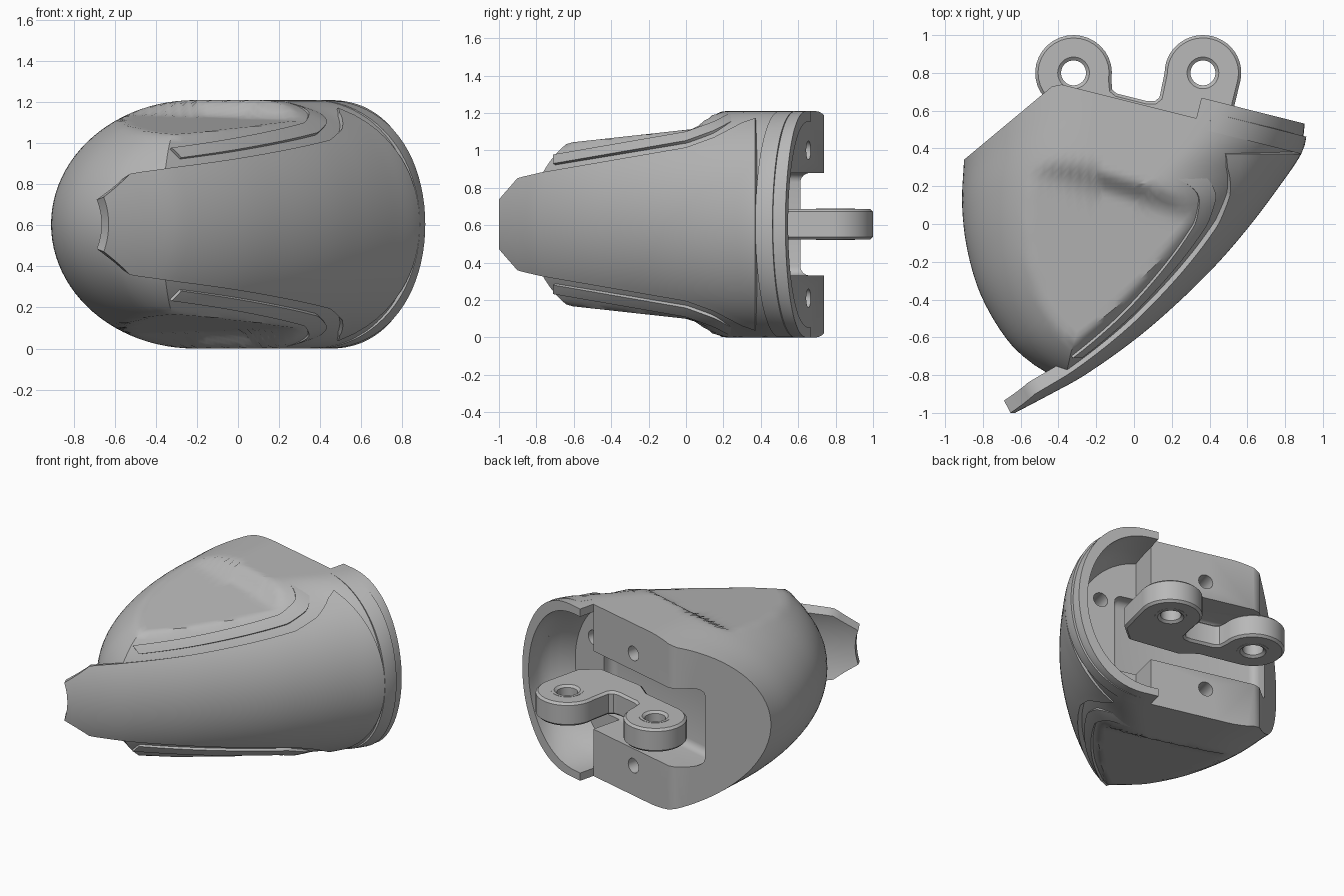
import bpy, bmesh
from math import sin, cos, pi, sqrt, radians
from mathutils import Vector, Matrix

if "Cube" in bpy.data.objects:
    bpy.data.objects.remove(bpy.data.objects["Cube"])

grey = bpy.data.materials.new("satin_grey")
grey.use_nodes = True
grey.diffuse_color = (0.48, 0.48, 0.48, 1)
grey.node_tree.nodes["Principled BSDF"].inputs["Base Color"].default_value = (0.48, 0.48, 0.48, 1)

MID = 0.605
E = Vector((0.97, -0.243, 0))    # along the slanted back face
N = Vector((0.243, 0.97, 0))     # out of the slanted back face
STEP = Vector((0.33, 0.56, 0))   # where the back face meets the rim
RIM = Vector((0.35, 0.67, 0))

# plan curves (y, x) and half height of the visor (y, fraction)
RIGHT = [(-1, -.63), (-.9, -.44), (-.8, -.26), (-.6, .02), (-.4, .25), (-.2, .45),
         (0, .62), (.2, .77), (.37, .885), (.46, .912), (.9, .94)]
LEFT = [(-.8, -.44), (-.76, -.51), (-.64, -.65), (-.4, -.8), (-.15, -.88),
        (.1, -.91), (.34, -.9), (.9, -.88)]
VISOR = [(-1, .22), (-.9, .41), (-.77, .46), (0, .68), (.15, .77), (.3, .9), (.37, .94)]


def interp(pts, y, smooth=True):
    i = 0
    while i < len(pts) - 2 and y > pts[i + 1][0]:
        i += 1

    def slope(j):
        a, b = pts[max(j - 1, 0)], pts[min(j + 1, len(pts) - 1)]
        return (b[1] - a[1]) / (b[0] - a[0])
    (y0, x0), (y1, x1) = pts[i], pts[i + 1]
    h = y1 - y0
    u = (y - y0) / h
    if not smooth:
        return x0 + (x1 - x0) * u
    if u < 0:
        return x0 + slope(i) * (y - y0)
    return (x0 * (1 + 2 * u) * (1 - u) ** 2 + x1 * u * u * (3 - 2 * u)
            + h * u * (1 - u) * (slope(i) * (1 - u) - slope(i + 1) * u))


def right(y, t, inset=0.0):
    k = 1 - sqrt(max(0, 1 - t * t))
    return interp(RIGHT, y - .3 * k) - .4 * k - inset


def left(y, t, inset=0.0):
    k = 1 - sqrt(max(0, 1 - t * t))
    return interp(LEFT, y - .36 * k) + .7 * k + inset


def point(x, y, t, scale=1.0):
    # height is limited by the flat recess, which ramps up toward the back
    base = 1.11 + .11 * y
    w = min(1, max(0, (y + .3 * x - .11) / .15))
    cap = base + (1.22 - base) * w * w * (3 - 2 * w) - MID
    dz = max(-cap, min(cap, MID * t)) * scale
    return Vector((x, y, MID + dz))


def finish(name, bm):
    bmesh.ops.remove_doubles(bm, verts=bm.verts, dist=1e-4)
    me = bpy.data.meshes.new(name)
    bm.to_mesh(me)
    bm.free()
    me.materials.append(grey)
    ob = bpy.data.objects.new(name, me)
    bpy.context.collection.objects.link(ob)
    return ob


def quads(bm, rows):
    vs = [[bm.verts.new(p) for p in r] for r in rows]
    for a, b in zip(vs, vs[1:]):
        for i in range(len(a) - 1):
            bm.faces.new((a[i], a[i + 1], b[i + 1], b[i]))


def hull(name, wall_left, wall_right, scale, cuts):
    def front_side(y, t):
        # deeper under the visor, nearly flush at the rim
        return right(y, t, wall_right + .035 * (1 - min(1, max(0, (y - .28) / .15))))

    bm = bmesh.new()
    layers, count = [], 40
    for j in range(49):
        t = sin(-pi / 2 + pi * j / 48)
        lo, hi = -1.1, .6
        for _ in range(40):
            m = (lo + hi) / 2
            if left(m, t, wall_left) < front_side(m, t):
                hi = m
            else:
                lo = m
        ys = [hi + (1 - hi) * i / count for i in range(count + 1)]
        lp = [point(left(y, t, wall_left) if i else front_side(y, t), y, t, scale) for i, y in enumerate(ys)]
        rp = [point(front_side(y, t), y, t, scale) for y in ys]
        layers.append(lp + rp[::-1])
        if j in (0, 48):
            sign = -1 if j == 0 else 1
            quads(bm, [[point(a.x + (b.x - a.x) * k / 10, a.y, sign, scale) for k in range(11)]
                       for a, b in zip(lp, rp)])
    quads(bm, layers)
    # close the back, then trim by planes
    quads(bm, [[l[count], l[count + 1]] for l in layers])
    bmesh.ops.remove_doubles(bm, verts=bm.verts, dist=1e-4)
    for co, no in cuts:
        bmesh.ops.bisect_plane(bm, geom=bm.verts[:] + bm.edges[:] + bm.faces[:],
                               plane_co=co, plane_no=no, clear_outer=True)
        bmesh.ops.holes_fill(bm, edges=[e for e in bm.edges if e.is_boundary], sides=0)
    bmesh.ops.recalc_face_normals(bm, faces=bm.faces)
    return finish(name, bm)


def back_box(name, e0, e1, n0, n1, z0, z1, bevel=0.0):
    # box aligned with the slanted back face
    bm = bmesh.new()
    bmesh.ops.create_cube(bm, size=1)
    c = STEP + E * (e0 + e1) / 2 + N * (n0 + n1) / 2 + Vector((0, 0, (z0 + z1) / 2))
    m = Matrix.Translation(c) @ Matrix.Rotation(radians(-14.06), 4, 'Z') @ Matrix.Diagonal((e1 - e0, n1 - n0, z1 - z0, 1))
    bm.transform(m)
    if bevel:
        bmesh.ops.bevel(bm, geom=bm.edges[:], offset=bevel, segments=4, affect='EDGES', profile=.5)
    return finish(name, bm)


def cylinder(name, r, depth, matrix):
    bm = bmesh.new()
    bmesh.ops.create_cone(bm, cap_ends=True, segments=40, radius1=r, radius2=r, depth=depth, matrix=matrix)
    return finish(name, bm)


def apply(ob, cutters=()):
    for c in cutters:
        mod = ob.modifiers.new("cut", 'BOOLEAN')
        mod.operation, mod.solver, mod.object = 'DIFFERENCE', 'EXACT', c
    bpy.context.view_layer.update()
    dg = bpy.context.evaluated_depsgraph_get()
    me = bpy.data.meshes.new_from_object(ob.evaluated_get(dg))
    ob.modifiers.clear()
    ob.data = me
    for c in cutters:
        bpy.data.objects.remove(c)
    bpy.ops.object.select_all(action='DESELECT')
    ob.select_set(True)
    bpy.context.view_layer.objects.active = ob
    bpy.ops.object.shade_smooth_by_angle(angle=radians(32))


def shell(name, rows, thick):
    bm = bmesh.new()
    quads(bm, rows)
    bm.normal_update()
    if sum((f.normal.x - f.normal.y) * f.calc_area() for f in bm.faces) < 0:
        bmesh.ops.reverse_faces(bm, faces=bm.faces)
    ob = finish(name, bm)
    mod = ob.modifiers.new("thickness", 'SOLIDIFY')
    mod.thickness, mod.offset = thick, -1
    apply(ob)


# main housing: open rim, slot between the back blocks, pin holes and holes in the cavity floor
body = hull("housing", 0, .015, 1, [(RIM, N), (Vector((-.9, .34, 0)), Vector((-.64, .768, 0))),
                                    (Vector((-.4, .735, 0)), Vector((-.2, .98, 0)))])
cavity = hull("cavity", .08, .075, .91, [(STEP, -E), (RIM - N * .33, -N)])
trim = back_box("trim", -2, 0, 0, 1, -1, 3)
slot = back_box("slot", -.89, .15, -.3, .6, .33, .88, .05)
turn = N.to_track_quat('Z', 'Y').to_matrix().to_4x4()
pins = [cylinder("pin_hole", .05, .3, Matrix.Translation(STEP + E * e + N * n + Vector((0, 0, z))) @ turn)
        for e, n, z in ((-.39, 0, .21), (-.39, 0, 1.0), (.25, -.25, .39), (.25, -.25, .82))]
apply(body, [cavity, trim, slot] + pins)

# curved visor plate over the front
rows = []
for i in range(57):
    y = -1 + 1.37 * i / 56
    T = interp(VISOR, y, False)
    rows.append([point(right(y, T * k / 16), y, T * k / 16) for k in range(-16, 17)])
shell("visor", rows, .075)

# raised borders above and below the visor, sinking into the housing at the back
for side, label in ((1, "upper"), (-1, "lower")):
    rows = []
    for i in range(41):
        y = -.71 + .97 * i / 40
        T = interp(VISOR, y, False)
        sink = .018 + .04 * max(0, (y - .1) / .16) ** 2
        rows.append([point(right(y, t, sink), y, t) for t in
                     [side * min(.985, T + .06 + .02 * k) for k in range(5)]])
    shell(label + "_border", rows, .04)

# collar band around the open rim
rows = []
for d in (-.16, -.11, -.065):
    row = []
    for j in range(41):
        t = sin(-pi / 2 + pi * j / 40)
        y = .5
        for _ in range(12):
            x = right(y, t)
            y = RIM.y + (d - N.x * (x - RIM.x)) / N.y
        row.append(point(x, y, t))
    rows.append(row)
shell("rim_collar", rows, .04)

# hinge plate with two eyes, the left one on a short arm
EYES = [(-.32, .8), (.365, .8)]


def arc(c, a0, a1):
    return [(c[0] + .203 * cos(radians(a0 + (a1 - a0) * i / 24)),
             c[1] + .2 * sin(radians(a0 + (a1 - a0) * i / 24))) for i in range(25)]


plan = (arc(EYES[0], 255, -10) + [(-.115, .71), (-.09, .69), (.07, .65), (.11, .65), (.135, .67)]
        + arc(EYES[1], 180, -12) + [(.5, .5), (.38, .4), (.02, .46), (-.08, .54)])
bm = bmesh.new()
face = bm.faces.new([bm.verts.new((x, y, MID - .082)) for x, y in plan])
ext = bmesh.ops.extrude_face_region(bm, geom=[face])
bmesh.ops.translate(bm, verts=[v for v in ext["geom"] if isinstance(v, bmesh.types.BMVert)], vec=(0, 0, .164))
bmesh.ops.recalc_face_normals(bm, faces=bm.faces)
rims = [e for e in bm.edges if abs(e.verts[0].co.z - e.verts[1].co.z) < .01]
bmesh.ops.bevel(bm, geom=rims, offset=.015, segments=1, affect='EDGES', profile=.5)
hinge = finish("hinge_plate", bm)
apply(hinge, [cylinder("eye_hole", .1, 1, Matrix.Translation((x, y, MID))) for x, y in EYES])

# bushings in the eyes
for (x, y), label in zip(EYES, ("right", "left")):
    bm = bmesh.new()
    prof = [(.066, -.07), (.084, -.084), (.104, -.084), (.104, .084), (.084, .084), (.066, .07), (.066, -.07)]
    quads(bm, [[(x + r * cos(a), y + r * sin(a), MID + z) for r, z in prof]
               for a in [2 * pi * i / 40 for i in range(41)]])
    bmesh.ops.remove_doubles(bm, verts=bm.verts, dist=1e-4)
    bmesh.ops.recalc_face_normals(bm, faces=bm.faces)
    apply(finish(label + "_bushing", bm))
